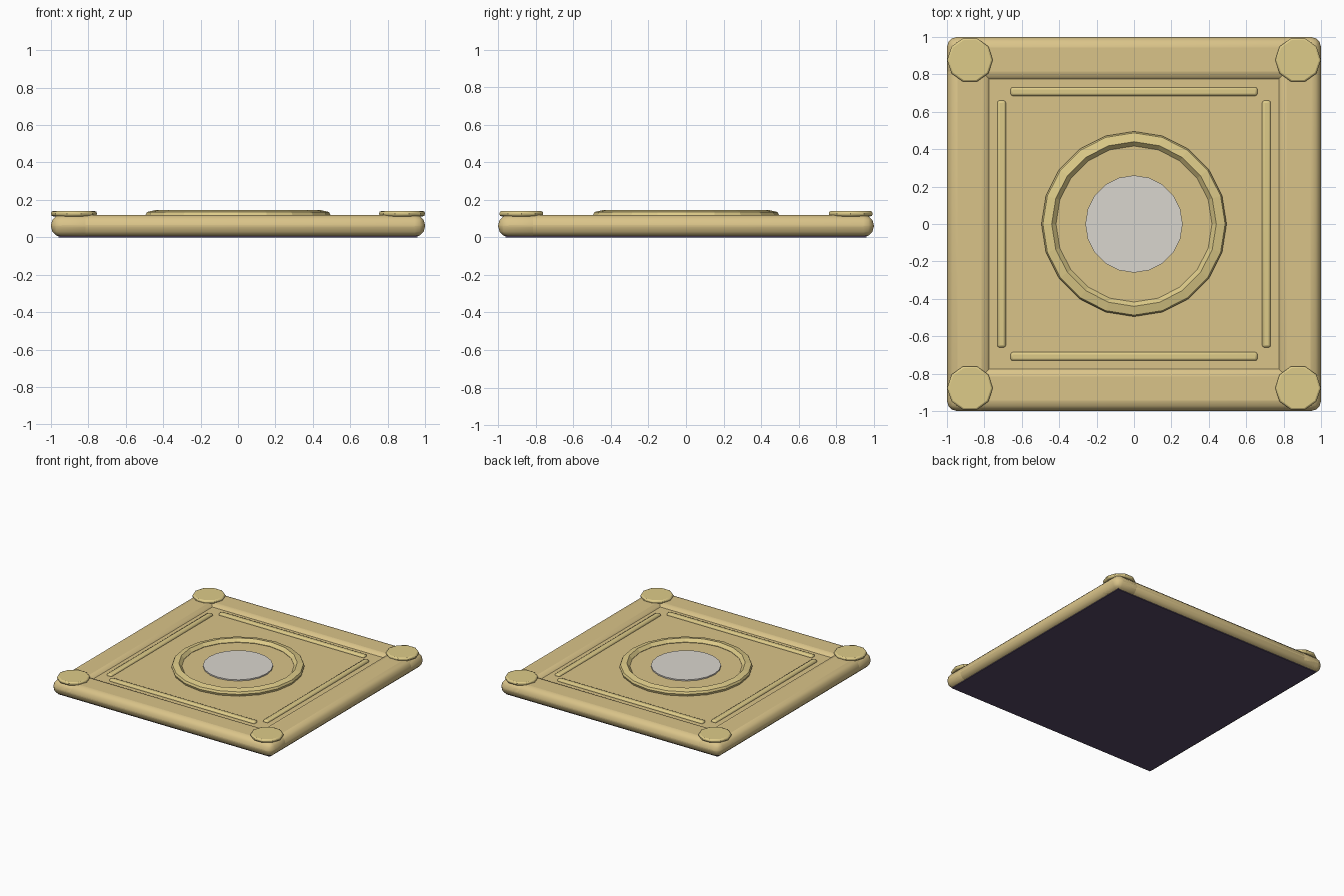
import bpy, bmesh, math
from mathutils import Matrix

if "Cube" in bpy.data.objects:
    bpy.data.objects.remove(bpy.data.objects["Cube"])


def material(name, rgb):
    m = bpy.data.materials.new(name)
    m.diffuse_color = (*rgb, 1)
    m.use_nodes = True
    m.node_tree.nodes["Principled BSDF"].inputs["Base Color"].default_value = m.diffuse_color
    return m


SAND = material("sand stone", (0.70, 0.55, 0.25))
GOLD = material("pale gold", (0.73, 0.60, 0.25))
GREY = material("light grey", (0.70, 0.67, 0.62))
DARK = material("dark purple", (0.093, 0.067, 0.13))


def finish(bm, name, mat, bevel=0, segments=3, smooth=True):
    bmesh.ops.recalc_face_normals(bm, faces=bm.faces[:])
    me = bpy.data.meshes.new(name)
    bm.to_mesh(me)
    bm.free()
    ob = bpy.data.objects.new(name, me)
    bpy.context.collection.objects.link(ob)
    me.materials.append(mat)
    if bevel:
        mod = ob.modifiers.new("bevel", "BEVEL")
        mod.width, mod.segments = bevel, segments
        mod.limit_method = "ANGLE"
        mod.angle_limit = math.radians(50)
    if smooth:
        bpy.ops.object.select_all(action="DESELECT")
        ob.select_set(True)
        bpy.context.view_layer.objects.active = ob
        bpy.ops.object.shade_smooth_by_angle(angle=math.radians(35))
    return ob


def box(name, mat, x, y, z0, z1, sx, sy, **kw):
    bm = bmesh.new()
    bmesh.ops.create_cube(bm, size=1, matrix=Matrix.Translation((x, y, (z0 + z1) / 2))
                          @ Matrix.Diagonal((sx, sy, z1 - z0, 1)))
    return finish(bm, name, mat, **kw)


def disc(name, mat, x, y, z0, z1, r, sides, **kw):
    bm = bmesh.new()
    rings = [[bm.verts.new((x + r * math.cos(2 * math.pi * i / sides),
                            y + r * math.sin(2 * math.pi * i / sides), z))
              for i in range(sides)] for z in (z0, z1)]
    for ring in rings:
        bm.faces.new(ring)
    for i in range(sides):
        j = (i + 1) % sides
        bm.faces.new((rings[0][i], rings[0][j], rings[1][j], rings[1][i]))
    return finish(bm, name, mat, **kw)


# Dark underside and recessed top panel
box("underside_plate", DARK, 0, 0, 0, 0.05, 1.92, 1.92, smooth=False)
box("top_panel", SAND, 0, 0, 0.05, 0.10, 1.8, 1.8, smooth=False)

# Rounded border bars and thin raised strips on the four sides
for s, tag in ((-1, "minus"), (1, "plus")):
    box(f"border_x_{tag}", SAND, s * 0.88, 0, 0.002, 0.12, 0.24, 2, bevel=0.055, segments=3)
    box(f"border_y_{tag}", SAND, 0, s * 0.88, 0.002, 0.12, 2, 0.24, bevel=0.055, segments=3)
    box(f"strip_x_{tag}", GOLD, s * 0.708, 0, 0.088, 0.116, 0.046, 1.32, bevel=0.012, segments=2)
    box(f"strip_y_{tag}", GOLD, 0, s * 0.708, 0.088, 0.116, 1.32, 0.046, bevel=0.012, segments=2)
    # Ten-sided corner studs
    for t, tag2 in ((-1, "front"), (1, "back")):
        disc(f"corner_stud_{tag}_{tag2}", GOLD, s * 0.877, t * 0.877, 0.112, 0.14,
             0.122, 10, bevel=0.01, segments=2)

# Faceted central ring
bm = bmesh.new()
profile = [(0.485, 0.09), (0.495, 0.118), (0.487, 0.135), (0.44, 0.146), (0.417, 0.122), (0.425, 0.09)]
N = 20
loops = [[bm.verts.new((r * math.cos(2 * math.pi * i / N), r * math.sin(2 * math.pi * i / N), z))
          for r, z in profile] for i in range(N)]
for i in range(N):
    a, b = loops[i], loops[(i + 1) % N]
    for k in range(len(profile)):
        l = (k + 1) % len(profile)
        bm.faces.new((a[k], b[k], b[l], a[l]))
finish(bm, "central_ring", GOLD, smooth=False)

# Raised floor inside the ring and grey centre disc
disc("ring_floor", SAND, 0, 0, 0.09, 0.118, 0.43, 20, smooth=False)
disc("centre_disc", GREY, 0, 0, 0.10, 0.128, 0.26, 20, smooth=False)
